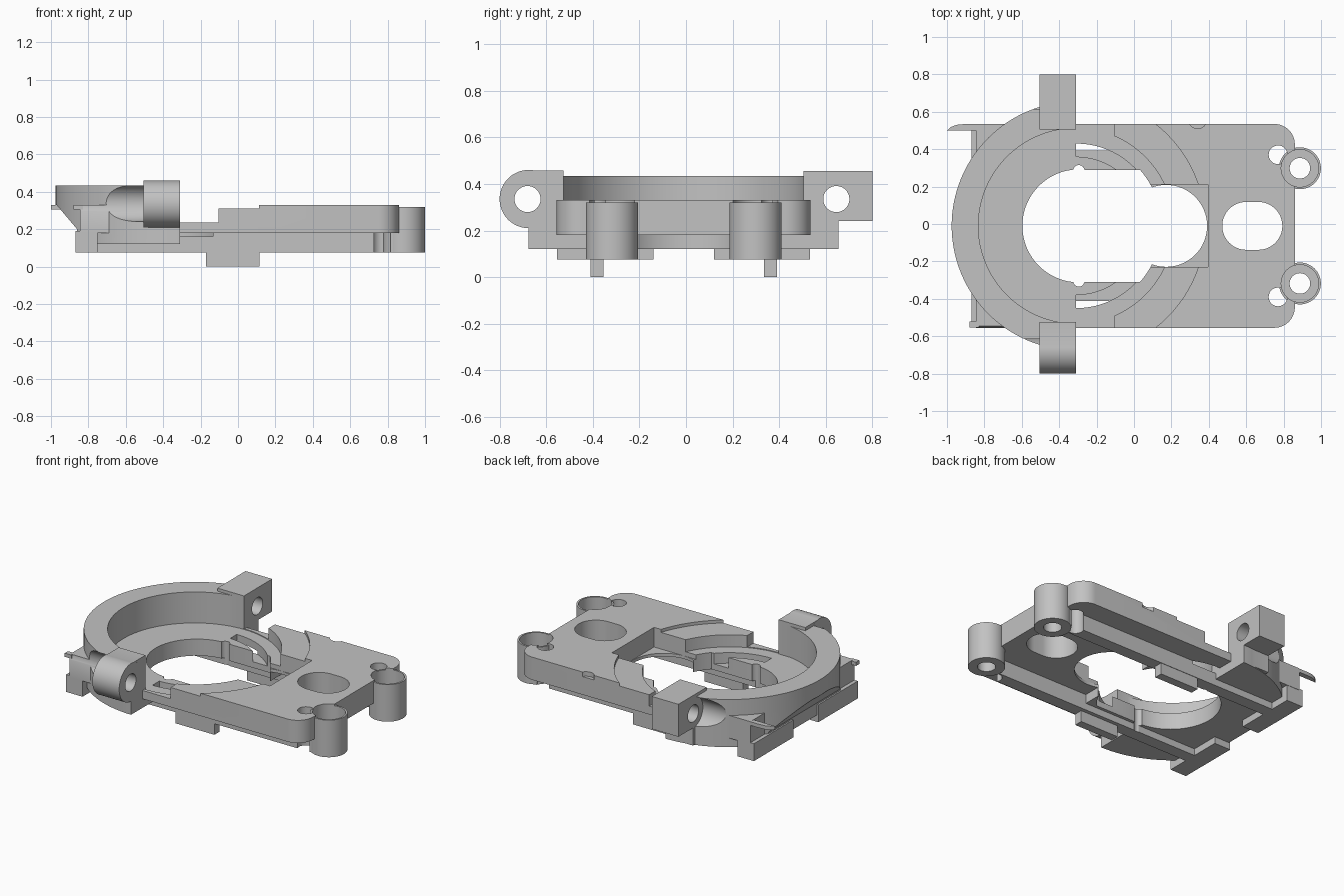
import bpy, bmesh, math
from mathutils import Matrix

cube = bpy.data.objects.get("Cube")
if cube:
    bpy.data.objects.remove(cube, do_unlink=True)

grey = bpy.data.materials.new("plain grey")
grey.use_nodes = True
grey.diffuse_color = (0.54, 0.54, 0.54, 1)
grey.node_tree.nodes["Principled BSDF"].inputs["Base Color"].default_value = (0.54, 0.54, 0.54, 1)

CX, CY = -0.31, -0.01      # centre of the round seat
FLOOR, BOTTOM, MID, TOP = 0.23, 0.12, 0.18, 0.33


def arc(x, y, r, a0, a1, n=32):
    """Points on an arc, angles in degrees."""
    angles = [math.radians(a0 + (a1 - a0) * i / n) for i in range(n + 1)]
    return [(x + r * math.cos(a), y + r * math.sin(a)) for a in angles]


def prism(name, pts, z0, z1):
    bm = bmesh.new()
    face = bm.faces.new([bm.verts.new((x, y, z0)) for x, y in pts])
    up = bmesh.ops.extrude_face_region(bm, geom=[face])["geom"]
    bmesh.ops.translate(bm, vec=(0, 0, z1 - z0),
                        verts=[v for v in up if isinstance(v, bmesh.types.BMVert)])
    bmesh.ops.recalc_face_normals(bm, faces=bm.faces)
    me = bpy.data.meshes.new(name)
    bm.to_mesh(me)
    bm.free()
    me.materials.append(grey)
    ob = bpy.data.objects.new(name, me)
    bpy.context.collection.objects.link(ob)
    return ob


def box(name, x0, x1, y0, y1, z0, z1):
    return prism(name, [(x0, y0), (x1, y0), (x1, y1), (x0, y1)], z0, z1)


def cyl(name, x, y, r, z0, z1, n=64):
    return prism(name, arc(x, y, r, 0, 360, n)[:-1], z0, z1)


def cyl_x(name, y, z, r, x0, x1):
    """Cylinder lying along x."""
    ob = cyl(name, 0, 0, r, x0, x1, 48)
    ob.data.transform(Matrix.Translation((0, y, z)) @ Matrix.Rotation(math.pi / 2, 4, 'Y'))
    return ob


def combine(body, part, op):
    mod = body.modifiers.new(op, 'BOOLEAN')
    mod.operation, mod.object, mod.solver = op, part, 'EXACT'
    bpy.context.view_layer.objects.active = body
    bpy.ops.object.modifier_apply(modifier=mod.name)
    bpy.data.objects.remove(part, do_unlink=True)


def add(part):
    combine(frame, part, 'UNION')


def cut(part):
    combine(frame, part, 'DIFFERENCE')


# Upper deck with two rounded corners
y0, y1, xr, rc = CY - 0.545, CY + 0.545, 0.86, 0.11
deck = ([(-0.845, y0)] + arc(xr - rc, y0 + rc, rc, -90, 0, 12)
        + arc(xr - rc, y1 - rc, rc, 0, 90, 12) + [(-0.845, y1)])
frame = prism("frame", deck, MID, TOP)

# Half-round seat wall with a slanted underside on its outer end
seat_wall = prism("seat_wall", arc(CX, CY, 0.665, 90, 270, 64), BOTTOM, 0.435)
wedge = prism("wedge_cutter", [(-1.2, 0.0), (-0.86, 0.0), (-0.86, 0.2), (-0.97, TOP), (-1.2, TOP)], -0.8, 0.8)
wedge.data.transform(Matrix.Rotation(math.pi / 2, 4, 'X'))
combine(seat_wall, wedge, 'DIFFERENCE')
add(seat_wall)
add(box("lower_slab", -0.84, 0.1, CY - 0.39, CY + 0.39, BOTTOM, MID + 0.03))

# Rails, feet, legs and pin holes on both sides
for s in (-1, 1):
    def span(a, b):
        return sorted((CY + s * a, CY + s * b))
    add(box("rail", -0.76, 0.855, *span(0.32, 0.403), 0.075, MID + 0.02))
    add(box("foot", -0.87, -0.75, *span(0.13, 0.543), 0.075, 0.19))
    add(box("leg", -0.17, 0.115, *span(0.345, 0.4), 0.0, MID + 0.025))
    cut(cyl("pin_hole", 0.77, CY + s * 0.38, 0.05, 0, 0.5, 32))

# Round seat and stepped recesses
cut(cyl("seat_recess", CX, CY, 0.522, FLOOR, 0.6, 96))
cut(prism("outer_step", arc(CX, CY, 0.69, -90, 90, 48), 0.31, 0.6))
cut(box("side_notch", CX, -0.105, -0.7, 0.7, 0.235, 0.6))
for a0, a1 in ((40, 90), (-90, -40)):
    cut(prism("groove", arc(CX, CY, 0.44, a0, a1, 24) + arc(CX, CY, 0.37, a1, a0, 24), 0.16, 0.6))
cut(box("slot_recess", 0.05, 0.395, CY - 0.22, CY + 0.22, 0.2, 0.6))

# Through openings
cut(cyl("round_opening", -0.295, CY, 0.302, -0.1, 0.6))
half = math.degrees(math.asin(0.3 / 0.455))
cut(prism("wide_opening", [(CX, CY - 0.3)] + arc(CX, CY, 0.455, -half, half, 24) + [(CX, CY + 0.3)], -0.1, 0.6))
cut(cyl("end_opening", 0.172, CY, 0.219, -0.1, 0.6))
cut(prism("oval_opening", arc(0.665, CY, 0.128, -90, 90) + arc(0.6, CY, 0.128, 90, 270), -0.1, 0.6))
for s in (-1, 1):
    cut(cyl("nick", -0.295, CY + s * 0.295, 0.03, -0.1, 0.6, 24))
cut(cyl("edge_dimple", 0.34, 0.56, 0.05, 0.3, 0.6, 24))

# Cup-shaped screw bosses
for s in (-1, 1):
    by = CY + s * 0.308
    add(cyl("boss", 0.887, by, 0.112, 0.075, 0.32))
    cut(cyl("boss_cup", 0.887, by, 0.1, 0.15, 0.5))
    cut(cyl("boss_bore", 0.887, by, 0.055, 0, 0.5, 32))

# Screw-head pockets sunk into the seat wall
for y in (0.645, -0.645):
    cut(cyl_x("pocket", y, 0.34, 0.1, -0.85, -0.4))

# Clamp lugs: a square one behind, a rounded one in front
add(box("back_lug", -0.505, CX, 0.505, 0.80, 0.24, 0.455))
add(box("back_lug_root", -0.505, CX, 0.515, 0.65, BOTTOM + 0.005, 0.25))
add(box("front_lug", -0.505, CX, -0.675, -0.525, 0.212, 0.4565))
add(cyl_x("front_lug_round", -0.675, 0.335, 0.125, -0.5055, CX + 0.0005))
for y in (0.645, -0.68):
    cut(cyl_x("lug_bore", y, 0.335, 0.056, -0.56, -0.2))

# Thin fins on the open end
fin = [(-0.83, 0.5), (-1.0, 0.5), (-0.98, 0.518), (-0.95, 0.53), (-0.91, 0.534), (-0.83, 0.534)]
add(prism("back_fin", fin, 0.305, TOP - 0.001))
add(box("front_fin", -0.88, -0.83, -0.554, -0.52, 0.305, TOP - 0.001))

bpy.ops.object.select_all(action='DESELECT')
frame.select_set(True)
bpy.context.view_layer.objects.active = frame
bpy.ops.object.shade_smooth_by_angle(angle=math.radians(30))
